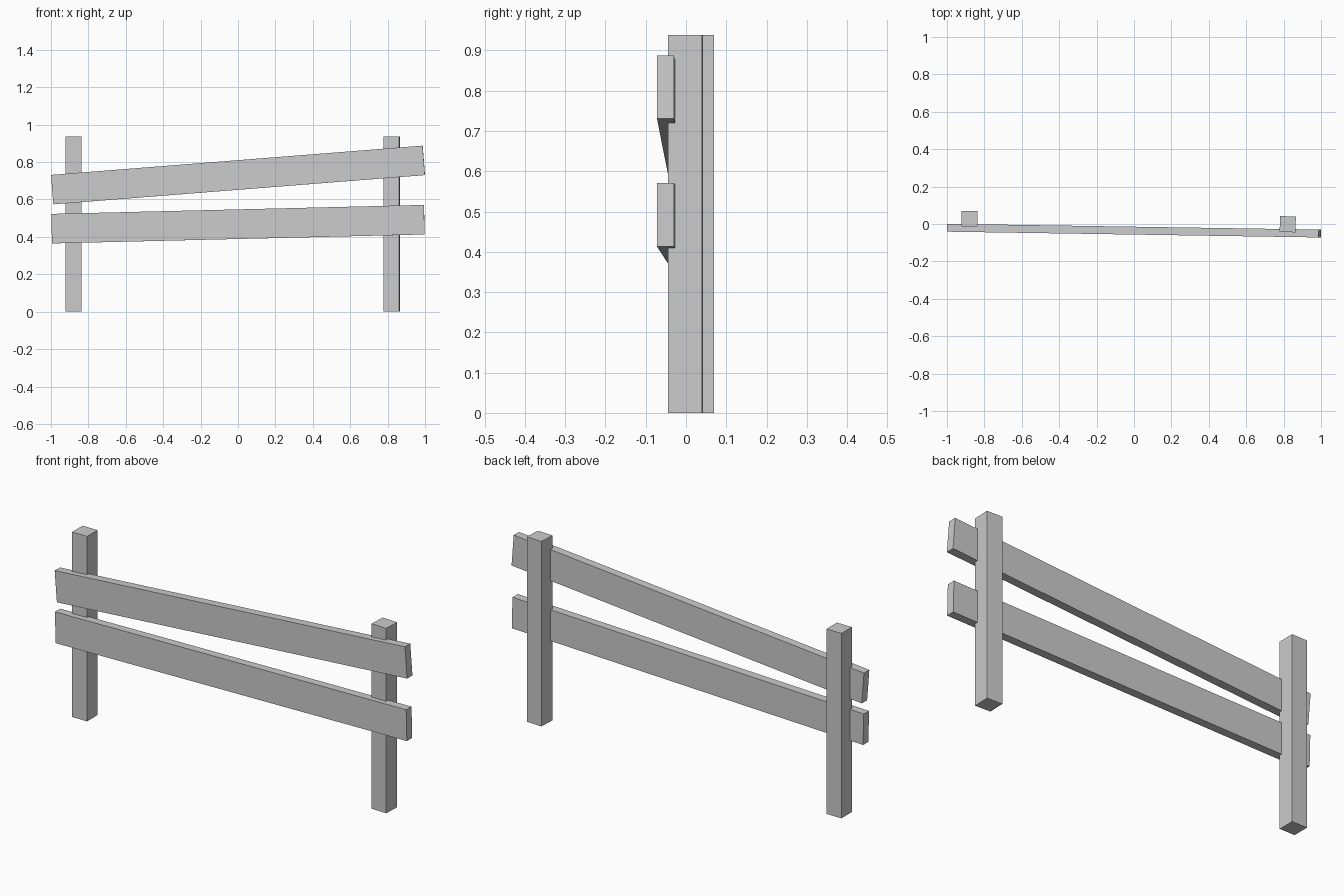
import bpy
from math import radians

if "Cube" in bpy.data.objects:
    bpy.data.objects.remove(bpy.data.objects["Cube"])


def box(name, size, center, tilt=0.0, yaw=0.0):
    """Box with baked size, tilted about y and then turned about z."""
    bpy.ops.mesh.primitive_cube_add(size=1)
    ob = bpy.context.object
    ob.name = name
    ob.scale = size
    bpy.ops.object.transform_apply(location=False, rotation=False, scale=True)
    ob.location = center
    ob.rotation_euler = (0, radians(tilt), radians(yaw))
    return ob


# Square upright posts, the right one slightly twisted
POST = (0.084, 0.084, 0.938)
box("left_post", POST, (-0.879, 0.028, 0.469))
box("right_post", POST, (0.822, -0.001, 0.469), yaw=-2.5)

# Two sloping planks fixed across the front of the posts
RAIL = (1.993, 0.042, 0.158)
for name, z, tilt in (("upper_rail", 0.731, -4.5), ("lower_rail", 0.468, -1.38)):
    box(name, RAIL, (0, -0.0355, z), tilt, yaw=-0.89)
